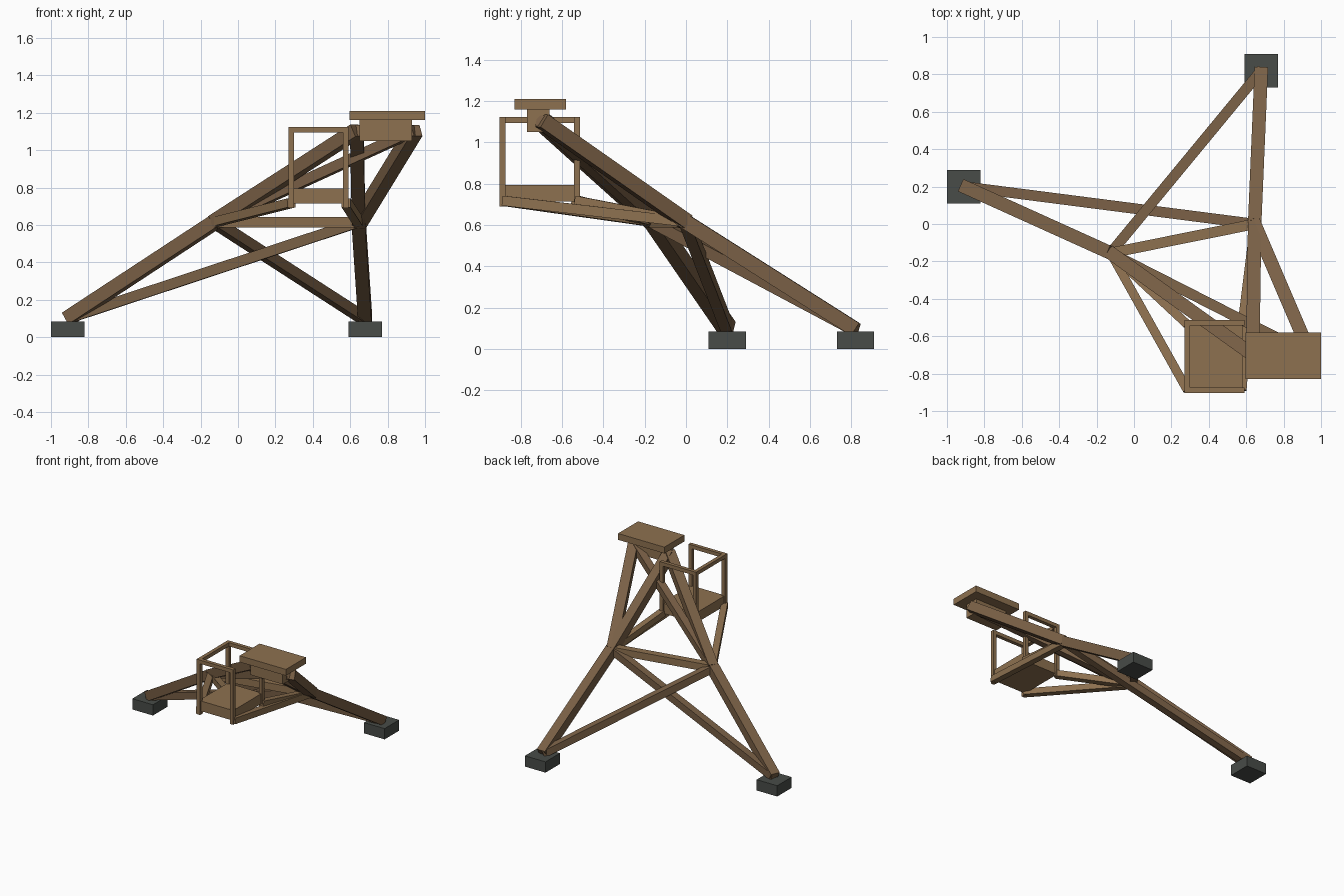
import bpy
from mathutils import Vector

if "Cube" in bpy.data.objects:
    bpy.data.objects.remove(bpy.data.objects["Cube"])


def material(name, color):
    m = bpy.data.materials.new(name)
    m.diffuse_color = (*color, 1)
    m.use_nodes = True
    m.node_tree.nodes["Principled BSDF"].inputs["Base Color"].default_value = m.diffuse_color
    return m


DARK = material("dark_wood", (0.19, 0.115, 0.06))
LIGHT = material("light_wood", (0.27, 0.165, 0.08))
STONE = material("grey_stone", (0.065, 0.072, 0.065))


def box(name, lo, hi, mat):
    """Axis-aligned block between two corners."""
    lo, hi = Vector(lo), Vector(hi)
    bpy.ops.mesh.primitive_cube_add(size=1, location=(lo + hi) / 2)
    o = bpy.context.object
    o.name = name
    o.scale = hi - lo
    o.data.materials.append(mat)
    return o


def beam(name, a, b, w, mat):
    """Square timber between two points, sides kept level."""
    a, b = Vector(a), Vector(b)
    bpy.ops.mesh.primitive_cube_add(size=1, location=(a + b) / 2)
    o = bpy.context.object
    o.name = name
    o.rotation_mode = 'QUATERNION'
    o.rotation_quaternion = (b - a).to_track_quat('Z', 'Y')
    o.scale = (w, w, (b - a).length)
    o.data.materials.append(mat)
    return o


# Frame joints
foot_l, foot_r = (-0.91, 0.20, 0.10), (0.68, 0.82, 0.095)
knee_l, knee_r = (-0.125, -0.155, 0.615), (0.645, 0.0, 0.615)
top_l, top_r = (0.635, -0.70, 1.105), (0.945, -0.70, 1.105)

# Stone footings
for side, p in (("left", foot_l), ("right", foot_r)):
    box(f"footing_{side}", (p[0] - .09, p[1] - .09, 0), (p[0] + .09, p[1] + .09, .085), STONE)

# Main legs, lower and upper
for side, f, k, t in (("left", foot_l, knee_l, top_l), ("right", foot_r, knee_r, top_r)):
    beam(f"lower_leg_{side}", f, k, 0.072, DARK)
    beam(f"upper_leg_{side}", k, t, 0.072, DARK)

# Crossed braces and the tie between the knees
beam("lower_brace_a", foot_l, knee_r, 0.056, DARK)
beam("lower_brace_b", foot_r, knee_l, 0.056, DARK)
beam("upper_brace_a", knee_l, top_r, 0.056, DARK)
beam("upper_brace_b", knee_r, top_l, 0.072, DARK)
beam("knee_tie", knee_l, knee_r, 0.056, LIGHT)

# Head block and cap plate
box("head_block", (0.65, -0.77, 1.05), (0.93, -0.66, 1.16), LIGHT)
box("cap_plate", (0.595, -0.83, 1.16), (1.0, -0.58, 1.21), LIGHT)

# Lookout platform with its supporting struts
x0, x1, y0, y1 = 0.285, 0.575, -0.888, -0.527
box("platform", (x0 - .005, y0, 0.715), (x1 + .005, y1, 0.795), LIGHT)
for side, k, x in (("left", knee_l, x0), ("right", knee_r, x1 + .003)):
    beam(f"front_strut_{side}", k, (x, y0, 0.718), 0.048, LIGHT)
    beam(f"back_strut_{side}", k, (x, y1 - .01, 0.718), 0.048, LIGHT)

# Corner posts
h = 0.0145
for i, (x, y) in enumerate(((x0, y0), (x1, y0), (x0, y1), (x1, y1))):
    box(f"corner_post_{i + 1}", (x - h, y - h, 0.69), (x + h, y + h, 1.12), LIGHT)

# Handrails on three sides, open on the right
for name, y in (("front", y0), ("back", y1)):
    box(f"handrail_{name}", (x0 - h, y - h, 1.095), (x1 + h, y + h, 1.124), LIGHT)
box("handrail_left", (x0 - h, y0 - h, 1.095), (x0 + h, y1 + h, 1.124), LIGHT)
